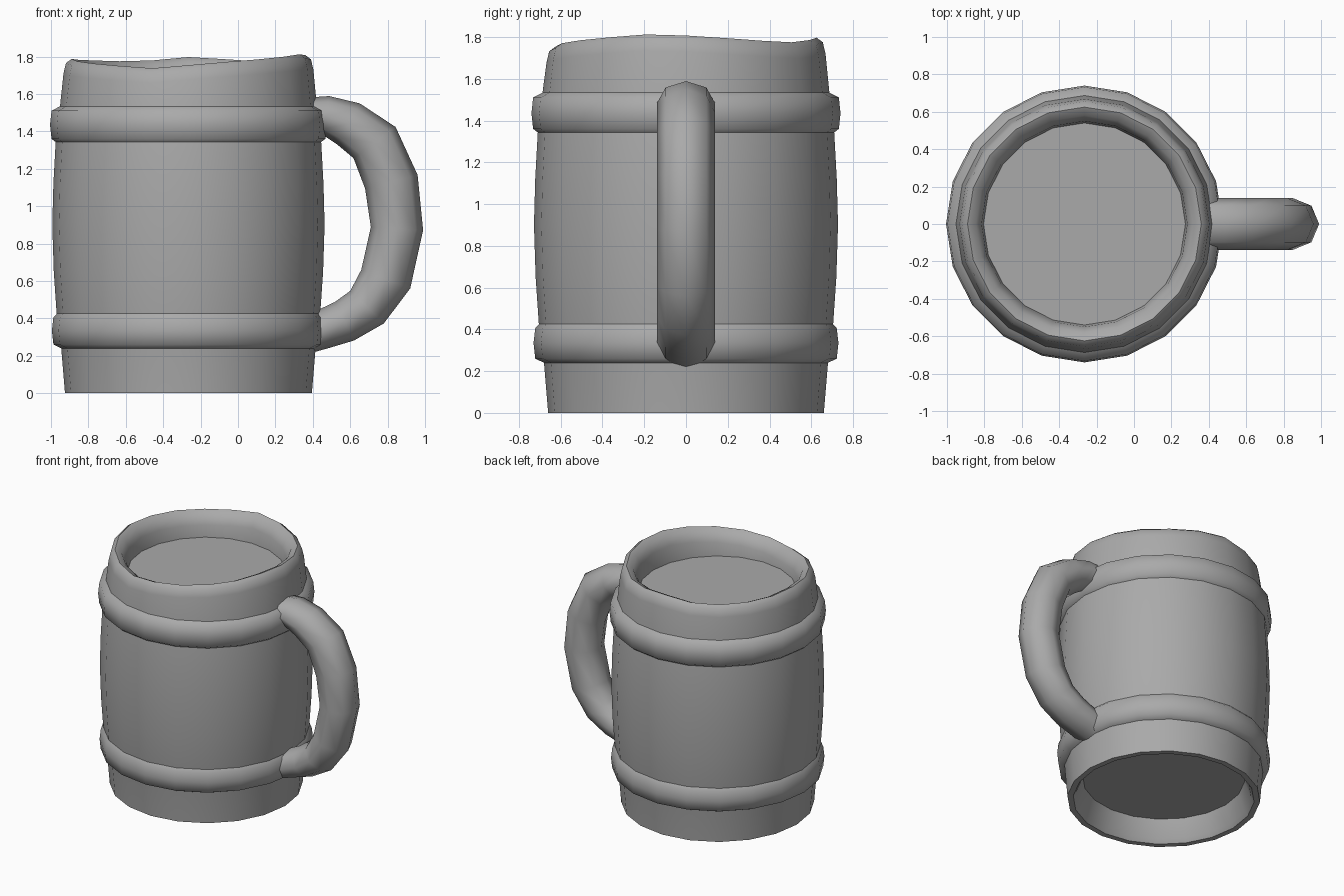
import bpy, bmesh, math
from mathutils import Vector

cube = bpy.data.objects.get("Cube")
if cube:
    bpy.data.objects.remove(cube, do_unlink=True)

CENTRE_X = -0.265
SIDES = 20

grey = bpy.data.materials.new("plain_grey")
grey.use_nodes = True
COLOUR = (0.4, 0.4, 0.4, 1)
grey.diffuse_color = COLOUR
grey.node_tree.nodes["Principled BSDF"].inputs["Base Color"].default_value = COLOUR


def finish(name, bm, angle):
    bmesh.ops.recalc_face_normals(bm, faces=bm.faces)
    mesh = bpy.data.meshes.new(name)
    bm.to_mesh(mesh)
    bm.free()
    mesh.materials.append(grey)
    obj = bpy.data.objects.new(name, mesh)
    bpy.context.collection.objects.link(obj)
    bpy.ops.object.select_all(action='DESELECT')
    obj.select_set(True)
    bpy.context.view_layer.objects.active = obj
    bpy.ops.object.shade_smooth_by_angle(angle=math.radians(angle))
    return obj


def skin(bm, rings):
    """Bridge a list of equally long closed rings."""
    for a, b in zip(rings, rings[1:]):
        n = len(a)
        for i in range(n):
            j = (i + 1) % n
            bm.faces.new((a[i], a[j], b[j], b[i]))


def lathe(name, profile, caps=False, wobble=None, angle=50):
    bm = bmesh.new()
    rings = []
    for r, z in profile:
        ring = []
        for i in range(SIDES):
            a = math.tau * i / SIDES
            dz = wobble(math.degrees(a), z) if wobble else 0
            ring.append(bm.verts.new((CENTRE_X + r * math.cos(a), r * math.sin(a), z + dz)))
        rings.append(ring)
    skin(bm, rings)
    if caps:
        bm.faces.new(rings[0])
        bm.faces.new(rings[-1])
    return finish(name, bm, angle)


# Hand-carved unevenness of the lip: (angle, height offset)
LIP = [(0, .02), (50, -.015), (90, .01), (115, -.015), (180, 0),
       (252, -.05), (290, -.015), (342, .025), (360, .02)]


def lip_wobble(deg, z):
    if z < 1.65:
        return 0
    for (a0, h0), (a1, h1) in zip(LIP, LIP[1:]):
        if a0 <= deg <= a1:
            return h0 + (h1 - h0) * (deg - a0) / (a1 - a0)
    return 0


# Barrel body: recessed underside, bulging wall, rounded lip, inner floor
lathe("barrel_body", [
    (.555, .16), (.60, .03), (.62, 0), (.66, 0), (.68, .24), (.705, .43),
    (.72, .65), (.728, .9), (.722, 1.12), (.71, 1.34), (.685, 1.55),
    (.668, 1.71), (.655, 1.765), (.625, 1.787), (.58, 1.765),
    (.55, 1.70), (.54, 1.60)], caps=True, wobble=lip_wobble)

# Two hoops around the barrel
for name, low, high, r_low, r_high, r in (
        ("lower_hoop", .235, .435, .67, .695, .73),
        ("upper_hoop", 1.335, 1.54, .70, .675, .74)):
    lathe(name, [(r_low, low), (r - .008, low + .025), (r, low + .10),
                 (r - .008, high - .03), (r_high, high)], angle=60)

# Handle: octagonal tube along a bent path (x, z, in-plane radius)
PATH = [(.36, 1.48, .10), (.47, 1.485, .105), (.59, 1.44, .125), (.73, 1.34, .14),
        (.82, 1.13, .145), (.85, .88, .14), (.79, .61, .14),
        (.69, .46, .125), (.57, .385, .115), (.45, .34, .105), (.36, .31, .10)]
bm = bmesh.new()
rings = []
for k, (x, z, r) in enumerate(PATH):
    p, q = PATH[max(k - 1, 0)], PATH[min(k + 1, len(PATH) - 1)]
    tangent = Vector((q[0] - p[0], 0, q[1] - p[1])).normalized()
    out = Vector((-tangent.z, 0, tangent.x))
    ring = []
    for i in range(8):
        a = math.tau * i / 8
        ring.append(bm.verts.new(Vector((x, 0, z)) + out * r * math.cos(a)
                                 + Vector((0, .138 * math.sin(a), 0))))
    rings.append(ring)
skin(bm, rings)
bm.faces.new(rings[0])
bm.faces.new(rings[-1])
finish("handle", bm, 60)
